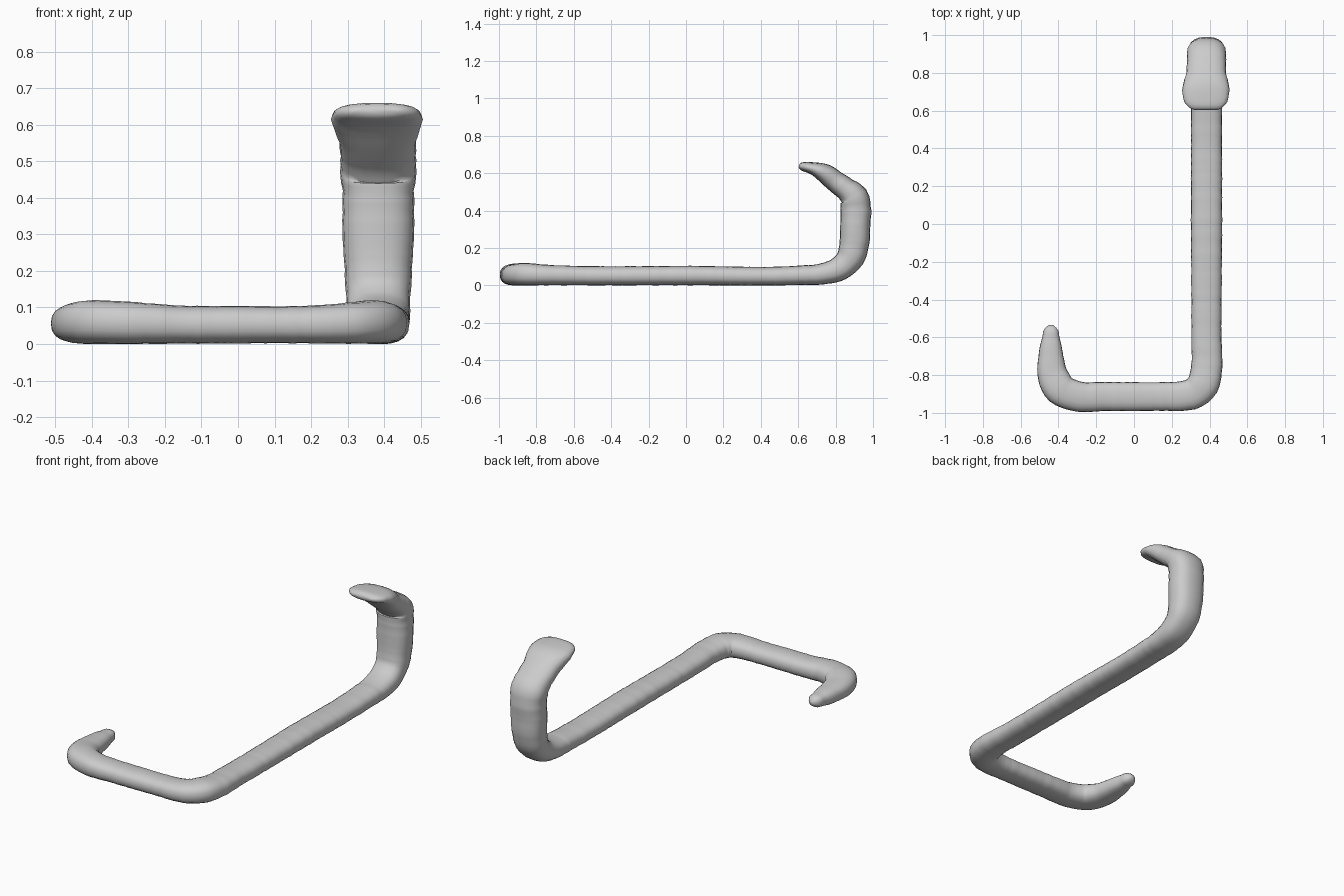
import bpy, bmesh, math, random
from mathutils import Vector

random.seed(4)
SIDES, STEP = 20, 0.02

cube = bpy.data.objects.get("Cube")
if cube:
    bpy.data.objects.remove(cube, do_unlink=True)

grey = bpy.data.materials.new("light grey")
grey.use_nodes = True
grey.diffuse_color = (0.6, 0.6, 0.6, 1)
grey.node_tree.nodes["Principled BSDF"].inputs["Base Color"].default_value = (0.6, 0.6, 0.6, 1)

# Sections along the bar: x, y, z, half width, half thickness
hook = [
    (-.44, -.535, .06, .012, .01), (-.44, -.55, .06, .030, .025),
    (-.44, -.60, .058, .046, .037), (-.44, -.70, .056, .066, .048),
    (-.43, -.80, .057, .081, .055), (-.39, -.875, .06, .085, .060),
    (-.31, -.91, .058, .080, .058),
]
crossbar = [(-.15, -.913, .053, .077, .052), (0, -.914, .053, .076, .051),
            (.15, -.913, .053, .076, .051), (.26, -.91, .055, .079, .054)]
corner = [(.32, -.895, .058, .082, .057), (.365, -.85, .06, .085, .060),
          (.382, -.78, .057, .083, .056)]
rail = [(.383, -.60, .053, .080, .052), (.384, 0, .053, .083, .052),
        (.384, .60, .054, .083, .052)]
bend = [(.384, .73, .062, .085, .056), (.384, .82, .090, .087, .065),
        (.384, .88, .150, .089, .074), (.384, .90, .225, .093, .079)]
upright = [(.384, .905, .32, .098, .080), (.384, .907, .42, .098, .081)]
head = [(.384, .897, .475, .104, .076), (.384, .855, .515, .103, .062),
        (.382, .80, .555, .106, .058), (.381, .745, .597, .119, .052),
        (.380, .69, .622, .124, .037), (.380, .645, .633, .112, .027),
        (.380, .615, .637, .085, .020), (.380, .603, .638, .060, .008)]
sections = hook + crossbar + corner + rail + bend + upright + head


def resample(keys):
    """Smooth spline through the sections, as (point, tangent, widths)."""
    pts = [Vector(k[:3]) for k in keys]
    vals = [Vector(k) for k in keys]
    gaps = [(b - a).length for a, b in zip(pts, pts[1:])]
    slopes = []
    for i in range(len(vals)):
        a, b = max(i - 1, 0), min(i + 1, len(vals) - 1)
        if a == i or b == i:
            slopes.append((vals[b] - vals[a]) / gaps[a])
        else:
            s0, s1 = (vals[i] - vals[a]) / gaps[a], (vals[b] - vals[i]) / gaps[i]
            slopes.append((s0 * gaps[i] + s1 * gaps[a]) / (gaps[a] + gaps[i]))
    out = []
    for i, gap in enumerate(gaps):
        n = max(1, round(gap / STEP))
        last = i == len(gaps) - 1
        for j in range(n + last):
            t = j / n
            u = 1 - t
            v = (vals[i] * (1 + 2 * t) * u * u + slopes[i] * gap * t * u * u
                 + vals[i + 1] * t * t * (3 - 2 * t) - slopes[i + 1] * gap * t * t * u)
            out.append(v)
    return out


def rounded(a, power=0.82):
    """Point on a slightly squared circle."""
    c, s = math.cos(a), math.sin(a)
    return math.copysign(abs(c) ** power, c), math.copysign(abs(s) ** power, s)


# Sweep the section along the path
bm = bmesh.new()
path = resample(sections)
rings = []
for i, v in enumerate(path):
    centre = Vector(v[:3])
    ahead = Vector(path[min(i + 1, len(path) - 1)][:3])
    behind = Vector(path[max(i - 1, 0)][:3])
    tangent = (ahead - behind).normalized()
    # On the rail, upright and head the width always runs along x
    side = Vector((1, 0, 0)) if centre.y > -.6 and centre.x > 0 else tangent.cross(Vector((0, 0, 1))).normalized()
    up = side.cross(tangent).normalized()
    lump = 1 + random.uniform(-.015, .015)
    ring = []
    for k in range(SIDES):
        c, s = rounded(2 * math.pi * k / SIDES)
        co = centre + side * c * v[3] * lump + up * s * v[4] * lump
        co.z = max(co.z, 0)
        ring.append(bm.verts.new(co))
    rings.append(ring)
for a, b in zip(rings, rings[1:]):
    for k in range(SIDES):
        m = (k + 1) % SIDES
        bm.faces.new((a[k], a[m], b[m], b[k]))
bm.faces.new(rings[0])
bm.faces.new(rings[-1])
bmesh.ops.recalc_face_normals(bm, faces=bm.faces)

mesh = bpy.data.meshes.new("bent_bar")
bm.to_mesh(mesh)
bm.free()
mesh.materials.append(grey)
bar = bpy.data.objects.new("bent_bar", mesh)
bpy.context.collection.objects.link(bar)
bpy.context.view_layer.objects.active = bar
bar.select_set(True)
bpy.ops.object.shade_smooth_by_angle(angle=math.radians(50))
